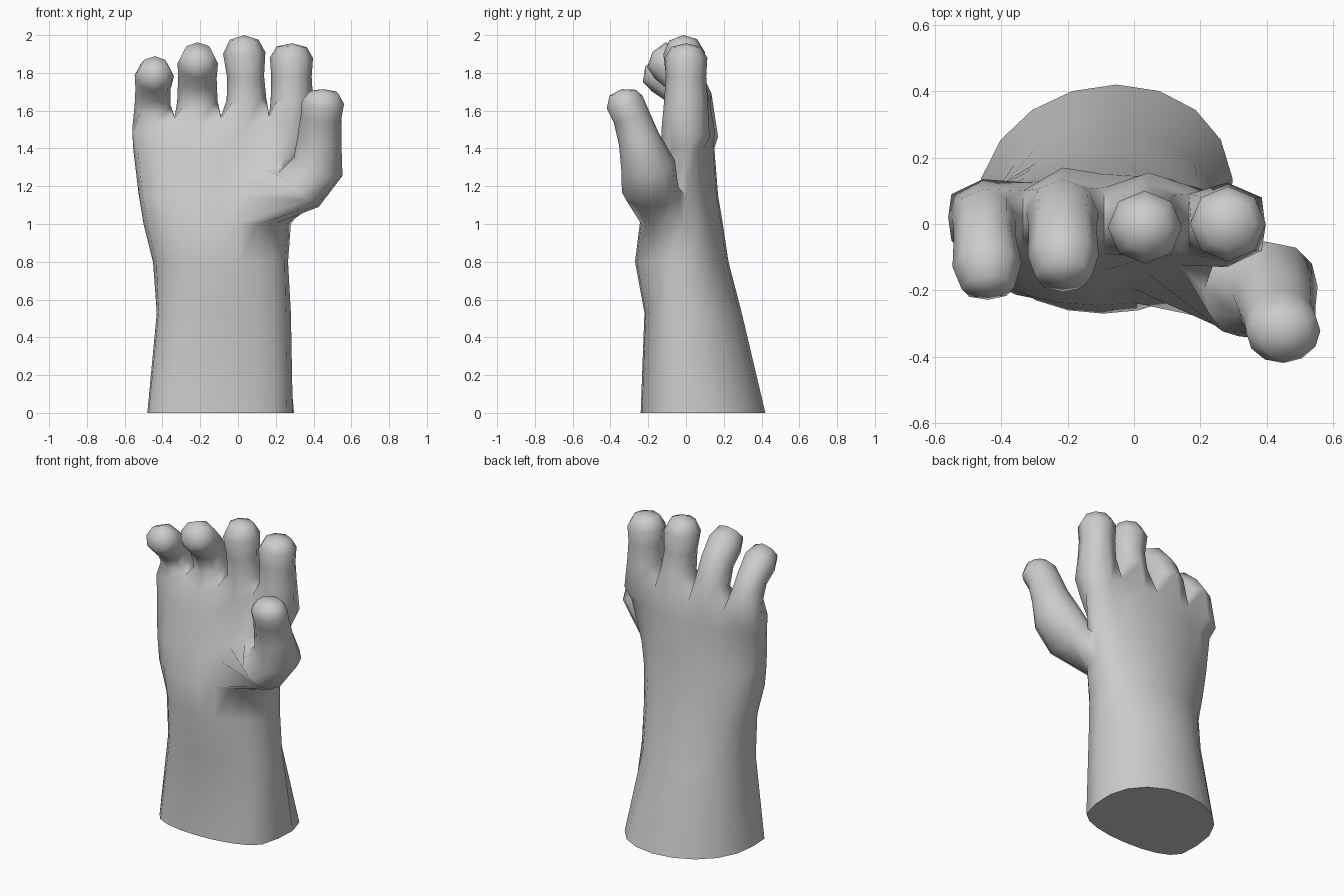
import bpy, bmesh, math
from mathutils import Vector

cube = bpy.data.objects.get("Cube")
if cube:
    bpy.data.objects.remove(cube, do_unlink=True)

grey = bpy.data.materials.new("clay grey")
grey.use_nodes = True
grey.diffuse_color = (0.6, 0.6, 0.6, 1)
grey.node_tree.nodes["Principled BSDF"].inputs["Base Color"].default_value = (0.6, 0.6, 0.6, 1)

bm = bmesh.new()


def bridge(a, b):
    """Join two vertex loops of equal length with quads."""
    n = len(a)
    for i in range(n):
        bm.faces.new((a[i], a[(i + 1) % n], b[(i + 1) % n], b[i]))


def digit(base, stations, pole, start):
    """Grow a finger from a loop through (x, y, z, width, depth) stations to a rounded tip."""
    n = len(base)
    pts = [Vector(s[:3]) for s in stations] + [Vector(pole)]
    loop = base
    for i, s in enumerate(stations):
        axis = (pts[i + 1] - pts[max(i - 1, 0)]).normalized()
        u = Vector((1, 0, 0))
        u = (u - axis * u.dot(axis)).normalized()
        v = axis.cross(u)
        ring = []
        for k in range(n):
            a = math.radians(start + 360 * k / n)
            ring.append(bm.verts.new(pts[i] + u * s[3] * math.cos(a) + v * s[4] * math.sin(a)))
        bridge(loop, ring)
        loop = ring
    tip = bm.verts.new(pole)
    for k in range(n):
        bm.faces.new((loop[k], loop[(k + 1) % n], tip))


# Forearm and palm: z, left edge, right edge, front, back, middle depth,
# back skew, front skew, front roundness, even spread
sections = [
    (0.00, -0.48, 0.29, -0.24, 0.42, 0.00, 0.085, -0.04, 0.55, 0.0),
    (0.53, -0.43, 0.28, -0.22, 0.295, 0.00, -0.05, -0.03, 0.58, 0.1),
    (0.80, -0.45, 0.265, -0.27, 0.225, 0.00, 0.0, 0.0, 0.75, 0.2),
    (1.00, -0.50, 0.28, -0.245, 0.195, -0.01, 0.0, 0.0, 0.65, 0.4),
    (1.15, -0.525, 0.30, -0.20, 0.17, 0.00, 0.0, 0.0, 0.55, 0.6),
    (1.40, -0.555, 0.375, -0.14, 0.15, 0.01, 0.0, 0.0, 0.55, 0.9),
]
rings = []
for z, x0, x1, yf, yb, ym, back_skew, front_skew, roundness, spread in sections:
    ring = []
    for k in range(20):
        a = math.radians(-162 + 18 * k)
        c, s = math.cos(a), math.sin(a)
        # Columns 0-8 are the palm side, 10-18 the back, 9 and 19 the edges
        even = (k - 4) / 4 * 0.95 if k < 9 else (14 - k) / 4 * 0.95
        if k in (9, 19):
            even = c
        x = (x0 + x1) / 2 + (x1 - x0) / 2 * (c + (even - c) * spread)
        if s > 0:
            x += back_skew * s * (1 + c) / 2
            y = ym + (yb - ym) * s ** 0.95
        else:
            x += front_skew * -s
            y = ym + (yf - ym) * abs(s) ** roundness
        ring.append(bm.verts.new((x, y, z)))
    rings.append(ring)

# Slope the upper rim of the thumb opening down towards the palm
for k in range(5, 8):
    rings[5][k].co.z -= 0.055 * (8 - k)

# Thumb opening: palm columns 5-9 between sections 3 and 5
for j in range(len(rings) - 1):
    for k in range(20):
        if j in (3, 4) and k in (5, 6, 7, 8):
            continue
        n = (k + 1) % 20
        bm.faces.new((rings[j][k], rings[j][n], rings[j + 1][n], rings[j + 1][k]))
bm.faces.new(list(reversed(rings[0])))

# Knuckle line: x, front y, back y, height, with webs on the even columns
knuckles = [
    (-0.55, -0.05, 0.09, 1.50), (-0.455, -0.08, 0.135, 1.52), (-0.335, -0.07, 0.10, 1.56),
    (-0.215, -0.09, 0.17, 1.50), (-0.09, -0.09, 0.11, 1.56), (0.045, -0.10, 0.155, 1.52),
    (0.165, -0.09, 0.09, 1.57), (0.28, -0.13, 0.125, 1.50), (0.385, -0.08, 0.08, 1.52),
]
front = [bm.verts.new((x, f, z)) for x, f, b, z in knuckles]
back = [bm.verts.new((x, b, z - 0.04)) for x, f, b, z in knuckles]
mid = {}
for i in range(0, 9, 2):
    x, f, b, z = knuckles[i]
    out = {0: -0.01, 8: 0.01}.get(i, 0)
    mid[i] = bm.verts.new((x + out, (f + b) / 2, z + (0 if out else 0.01)))
bridge(rings[5], front + [mid[8]] + back[::-1] + [mid[0]])

# Four fingers: stations and tip point
fingers = [
    ([(-0.452, 0.015, 1.63, 0.095, 0.105), (-0.45, -0.035, 1.715, 0.093, 0.095),
      (-0.443, -0.125, 1.785, 0.104, 0.10), (-0.44, -0.192, 1.82, 0.08, 0.078)],
     (-0.44, -0.216, 1.833)),
    ([(-0.215, 0.035, 1.65, 0.107, 0.108), (-0.215, -0.015, 1.77, 0.102, 0.102),
      (-0.213, -0.095, 1.85, 0.107, 0.107), (-0.213, -0.157, 1.895, 0.085, 0.082)],
     (-0.213, -0.178, 1.91)),
    ([(0.045, 0.01, 1.66, 0.105, 0.11), (0.04, -0.005, 1.78, 0.098, 0.10),
      (0.033, -0.01, 1.905, 0.112, 0.11), (0.033, -0.015, 1.975, 0.076, 0.074)],
     (0.033, -0.015, 2.0)),
    ([(0.285, 0.0, 1.66, 0.112, 0.115), (0.283, 0.0, 1.78, 0.107, 0.107),
      (0.283, 0.0, 1.88, 0.114, 0.113), (0.285, 0.0, 1.938, 0.08, 0.078)],
     (0.285, 0.0, 1.957)),
]
for i, (stations, pole) in enumerate(fingers):
    a = 2 * i
    base = front[a:a + 3] + [mid[a + 2]] + back[a:a + 3][::-1] + [mid[a]]
    digit(base, stations, pole, -135)

# Thumb
base = rings[3][5:10] + [rings[4][9]] + rings[5][5:10][::-1] + [rings[4][5]]
digit(base, [(0.32, -0.19, 1.18, 0.14, 0.15), (0.425, -0.20, 1.305, 0.138, 0.145),
             (0.43, -0.25, 1.45, 0.117, 0.11), (0.44, -0.29, 1.57, 0.108, 0.098),
             (0.45, -0.325, 1.645, 0.112, 0.10), (0.452, -0.335, 1.695, 0.078, 0.072)],
      (0.452, -0.34, 1.714), -60)

bmesh.ops.recalc_face_normals(bm, faces=bm.faces)
mesh = bpy.data.meshes.new("hand")
bm.to_mesh(mesh)
bm.free()
mesh.materials.append(grey)
hand = bpy.data.objects.new("hand", mesh)
bpy.context.collection.objects.link(hand)

# Smooth skin with a sharp wrist cut
bpy.ops.object.select_all(action='DESELECT')
hand.select_set(True)
bpy.context.view_layer.objects.active = hand
bpy.ops.object.shade_smooth_by_angle(angle=math.radians(80))
